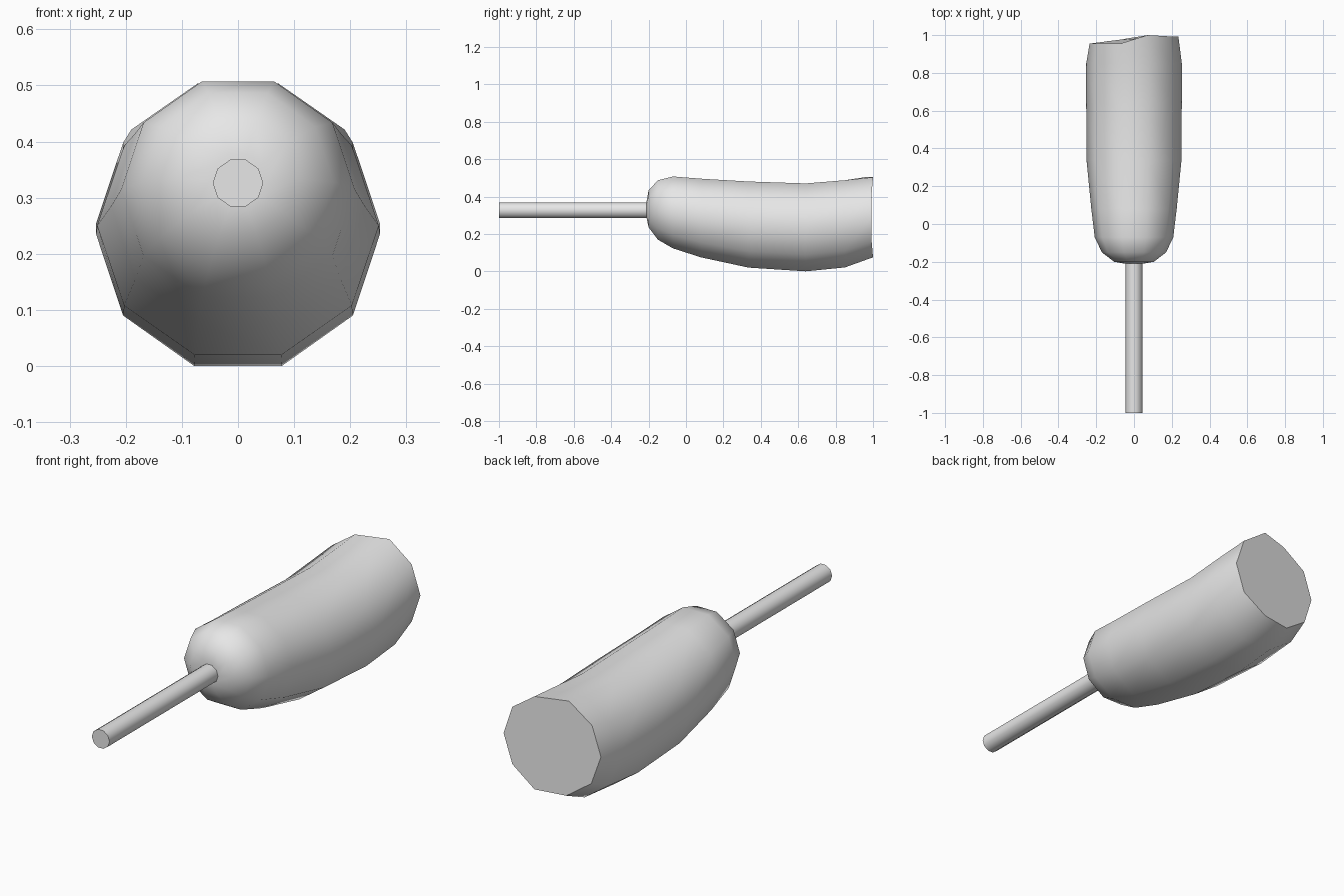
import bpy, bmesh
from math import cos, sin, pi, radians

if "Cube" in bpy.data.objects:
    bpy.data.objects.remove(bpy.data.objects["Cube"])

grey = bpy.data.materials.new("light grey")
grey.use_nodes = True
colour = (0.8, 0.8, 0.8, 1)
grey.diffuse_color = colour
grey.node_tree.nodes["Principled BSDF"].inputs["Base Color"].default_value = colour

SIDES = 10


def loft(name, sections, end_cut=None):
    """Skin ten-sided sections (y, centre z, half width, radius in z) and cap both ends."""
    bm = bmesh.new()
    rings = []
    for y, cz, rx, rz in sections:
        angles = [2 * pi * k / SIDES for k in range(SIDES)]
        rings.append([bm.verts.new((rx * cos(a), y, cz + rz * sin(a))) for a in angles])
    if end_cut:
        for vert, y in zip(rings[-1], end_cut):
            vert.co.y = y
    for a, b in zip(rings, rings[1:]):
        for k in range(SIDES):
            j = (k + 1) % SIDES
            bm.faces.new((a[k], a[j], b[j], b[k]))
    bm.faces.new(rings[0])
    bm.faces.new(rings[-1])
    bmesh.ops.recalc_face_normals(bm, faces=bm.faces)
    mesh = bpy.data.meshes.new(name)
    bm.to_mesh(mesh)
    bm.free()
    mesh.materials.append(grey)
    obj = bpy.data.objects.new(name, mesh)
    bpy.context.collection.objects.link(obj)
    bpy.ops.object.select_all(action="DESELECT")
    obj.select_set(True)
    bpy.context.view_layer.objects.active = obj
    bpy.ops.object.shade_smooth_by_angle(angle=radians(50))
    return obj


# Bulbous grip: rounded nose, bowed belly, slightly slanted cut at the back
loft("handle", [
    (-0.21, 0.33, 0.05, 0.05),
    (-0.20, 0.334, 0.105, 0.104),
    (-0.15, 0.328, 0.17, 0.167),
    (-0.07, 0.315, 0.208, 0.202),
    (0.08, 0.285, 0.226, 0.221),
    (0.335, 0.25, 0.251, 0.242),
    (0.64, 0.235, 0.253, 0.247),
    (0.85, 0.254, 0.253, 0.245),
    (1.0, 0.289, 0.235, 0.225),
], end_cut=(0.993, 0.993, 1.0, 0.955, 0.955, 0.955, 0.961, 0.976, 1.0, 0.993))

# Straight shaft
loft("shaft", [
    (-1.0, 0.326, 0.045, 0.0437),
    (-0.19, 0.326, 0.045, 0.0437),
])
